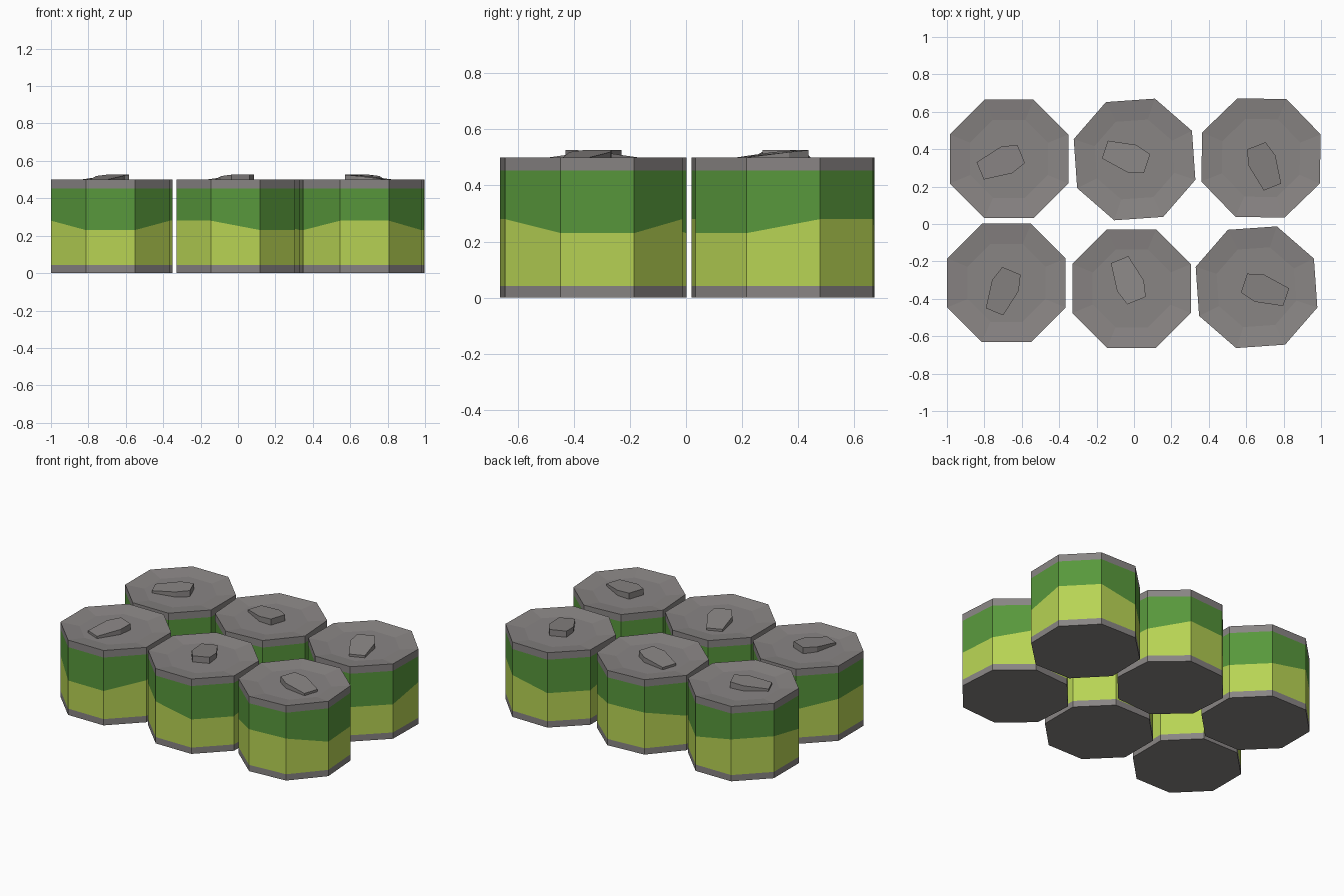
import bpy, bmesh, math

if "Cube" in bpy.data.objects:
    bpy.data.objects.remove(bpy.data.objects["Cube"])

R = 0.343          # corner radius of the octagonal cans
SIDES = 8


def material(name, srgb):
    m = bpy.data.materials.new(name)
    lin = [((c / 255 + 0.055) / 1.055) ** 2.4 for c in srgb]
    m.diffuse_color = (*lin, 1)
    m.use_nodes = True
    m.node_tree.nodes["Principled BSDF"].inputs["Base Color"].default_value = m.diffuse_color
    return m


metal = material("grey metal", (137, 133, 132))
lime = material("lime green", (184, 212, 84))
green = material("leaf green", (88, 152, 60))


def ring(bm, radius, z_of):
    return [bm.verts.new((radius * math.cos(math.radians(45 * i)),
                          radius * math.sin(math.radians(45 * i)), z_of(i)))
            for i in range(SIDES)]


def can_mesh():
    me = bpy.data.meshes.new("can")
    for m in (metal, lime, green):
        me.materials.append(m)
    bm = bmesh.new()
    # wavy colour boundary: corners go low, low, high, high
    wave = lambda i: 0.23 if i % 4 < 2 else 0.28
    flat = lambda z: (lambda i: z)
    rings = [ring(bm, r, f) for r, f in (
        (R, flat(0)), (R, flat(0.042)), (R, wave), (R, flat(0.453)),
        (R, flat(0.5)), (0.225, flat(0.485)))]
    # base rim, lower band, upper band, top rim, shallow dish
    for k, mat in enumerate((0, 1, 2, 0, 0)):
        a, b = rings[k], rings[k + 1]
        for i in range(SIDES):
            j = (i + 1) % SIDES
            bm.faces.new((a[i], a[j], b[j], b[i])).material_index = mat
    bm.faces.new(rings[0][::-1])
    bm.faces.new(rings[-1])
    bm.to_mesh(me)
    bm.free()
    return me


def tab_mesh():
    # six-sided pull tab, low at the tail and raised at the head
    me = bpy.data.meshes.new("pull_tab")
    me.materials.append(metal)
    outline = [(-0.167, -0.05, 0.5), (-0.015, -0.077, 0.519), (0.07, -0.053, 0.526),
               (0.07, 0.053, 0.526), (-0.015, 0.077, 0.519), (-0.167, 0.05, 0.5)]
    bm = bmesh.new()
    top = [bm.verts.new(p) for p in outline]
    low = [bm.verts.new((x, y, 0.48)) for x, y, z in outline]
    bm.faces.new(top)
    bm.faces.new(low[::-1])
    for i in range(6):
        j = (i + 1) % 6
        bm.faces.new((low[i], low[j], top[j], top[i]))
    bm.to_mesh(me)
    bm.free()
    return me


can, tab = can_mesh(), tab_mesh()

# six-pack: position and turn of each can
layout = [(-0.668, 0.348, 22.5), (0.003, 0.345, -18.5), (0.679, 0.353, 111.5),
          (-0.682, -0.315, 67.5), (-0.013, -0.345, -67.5), (0.655, -0.338, 161.5)]
for n, (x, y, turn) in enumerate(layout, 1):
    for name, me in (("can", can), ("pull_tab", tab)):
        ob = bpy.data.objects.new(f"{name}_{n}", me)
        ob.location = (x, y, 0)
        ob.rotation_euler.z = math.radians(turn)
        bpy.context.collection.objects.link(ob)
